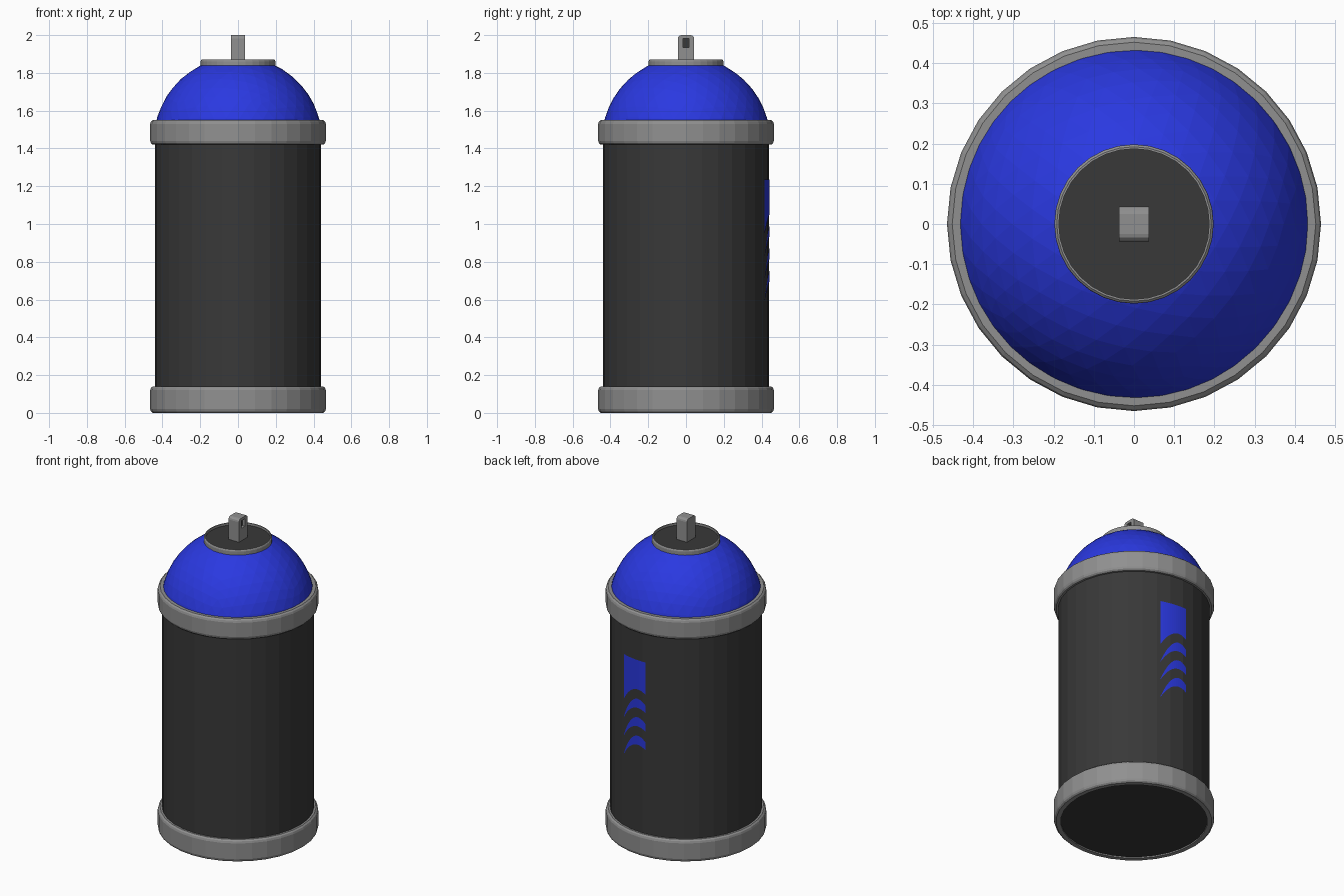
import bpy, bmesh, math
from mathutils import Matrix

if "Cube" in bpy.data.objects:
    bpy.data.objects.remove(bpy.data.objects["Cube"])

SEG = 32


def material(name, rgb):
    m = bpy.data.materials.new(name)
    m.diffuse_color = (*rgb, 1)
    m.use_nodes = True
    m.node_tree.nodes["Principled BSDF"].inputs["Base Color"].default_value = m.diffuse_color
    return m


DARK = material("dark_grey", (0.04, 0.04, 0.04))
BLUE = material("blue", (0.023, 0.04, 0.75))
GREY = material("mid_grey", (0.28, 0.28, 0.28))


def finish(name, bm, mat):
    bmesh.ops.recalc_face_normals(bm, faces=bm.faces)
    me = bpy.data.meshes.new(name)
    bm.to_mesh(me)
    bm.free()
    ob = bpy.data.objects.new(name, me)
    bpy.context.collection.objects.link(ob)
    me.materials.append(mat)
    return ob


def ring(name, inner, outer, z0, z1, bevel, mat=GREY):
    """Round band with chamfered outer edges."""
    profile = [(inner, z0), (outer - bevel, z0), (outer - bevel * 0.3, z0 + bevel * 0.6),
               (outer, z0 + bevel * 1.5), (outer, z1 - bevel * 1.5),
               (outer - bevel * 0.3, z1 - bevel * 0.6), (outer - bevel, z1), (inner, z1)]
    bm = bmesh.new()
    loops = [[bm.verts.new((r * math.cos(a), r * math.sin(a), z)) for r, z in profile]
             for a in (math.tau * i / SEG for i in range(SEG))]
    n = len(profile)
    for i in range(SEG):
        a, b = loops[i], loops[(i + 1) % SEG]
        for j in range(n):
            k = (j + 1) % n
            bm.faces.new((a[j], b[j], b[k], a[k]))
    return finish(name, bm, mat)


def cylinder(name, r, z0, z1, mat):
    bm = bmesh.new()
    bmesh.ops.create_cone(bm, cap_ends=True, segments=SEG, radius1=r, radius2=r,
                          depth=z1 - z0, matrix=Matrix.Translation((0, 0, (z0 + z1) / 2)))
    # put a vertex on the axes, matching the rings
    return finish(name, bm, mat)


def box(name, x, y, z, mat, bevel=0):
    bm = bmesh.new()
    bmesh.ops.create_cube(bm, size=1)
    for v in bm.verts:
        v.co = [lo + (hi - lo) * (c + 0.5) for c, (lo, hi) in zip(v.co, (x, y, z))]
    if bevel:  # round the two top edges that run along x
        edges = [e for e in bm.edges if all(v.co.z > z[1] - 1e-4 for v in e.verts)
                 and abs(e.verts[0].co.y - e.verts[1].co.y) < 1e-4]
        bmesh.ops.bevel(bm, geom=edges, offset=bevel, segments=3, profile=0.5, affect='EDGES')
    return finish(name, bm, mat)


# Can body and its two bands
cylinder("can_body", 0.44, 0.008, 1.53, DARK)
ring("bottom_band", 0.425, 0.465, 0.0, 0.14, 0.013)
ring("top_band", 0.425, 0.465, 1.42, 1.55, 0.013)

# Blue dome: slice of an icosphere
bm = bmesh.new()
bmesh.ops.create_icosphere(bm, subdivisions=4, radius=0.446,
                           matrix=Matrix.Translation((0, 0, 1.44)))
for z, d in ((1.5, -1), (1.84, 1)):
    bmesh.ops.bisect_plane(bm, geom=bm.verts[:] + bm.edges[:] + bm.faces[:],
                           plane_co=(0, 0, z), plane_no=(0, 0, d), clear_outer=True)
finish("dome", bm, BLUE)

# Valve cup
ring("valve_rim", 0.187, 0.198, 1.815, 1.87, 0.006)
cylinder("valve_plate", 0.19, 1.82, 1.855, DARK)

# Nozzle with a square spray hole on +x
nozzle = box("nozzle", (-0.037, 0.037), (-0.043, 0.043), (1.85, 2.0), GREY, 0.018)
cutter = box("hole_cutter", (0.017, 0.06), (-0.017, 0.017), (1.935, 1.983), GREY)
cutter.hide_render = True
cutter.hide_viewport = True
cut = nozzle.modifiers.new("spray_hole", 'BOOLEAN')
cut.object = cutter
cut.solver = 'EXACT'
box("hole_floor", (0.012, 0.019), (-0.017, 0.017), (1.935, 1.983), DARK)


# Blue wave stripes wrapped on the back (+y); t runs from the +x edge to the -x edge
def curve(t, left, mid, right):
    """Parabola through three heights at t = 0, 0.55 and 1."""
    m = 0.55
    return (left * (t - m) * (t - 1) / m + mid * t * (t - 1) / (m * (m - 1))
            + right * t * (t - m) / (1 - m))


def upper(t):
    return curve(t, 0.60, 0.745, 0.725)


def lower(t):
    return curve(t, 0.595, 0.690, 0.675)


def stripe(name, top, bottom, cols=12):
    bm = bmesh.new()
    pairs = []
    for i in range(cols + 1):
        t = i / cols
        a = math.radians(19.6 - 22.4 * t)
        x, y = 0.442 * math.sin(a), 0.442 * math.cos(a)
        pairs.append([bm.verts.new((x, y, f(t))) for f in (top, bottom)])
    for (a, b), (c, d) in zip(pairs, pairs[1:]):
        bm.faces.new((a, c, d, b))
    ob = finish(name, bm, BLUE)
    if ob.data.polygons[0].normal.y < 0:
        ob.data.flip_normals()


STEP = 0.118
for k in range(3):
    stripe(f"wave_stripe_{k + 1}", lambda t: upper(t) + STEP * k, lambda t: lower(t) + STEP * k)
stripe("stripe_block", lambda t: 1.235, lambda t: lower(t) + STEP * 3)
